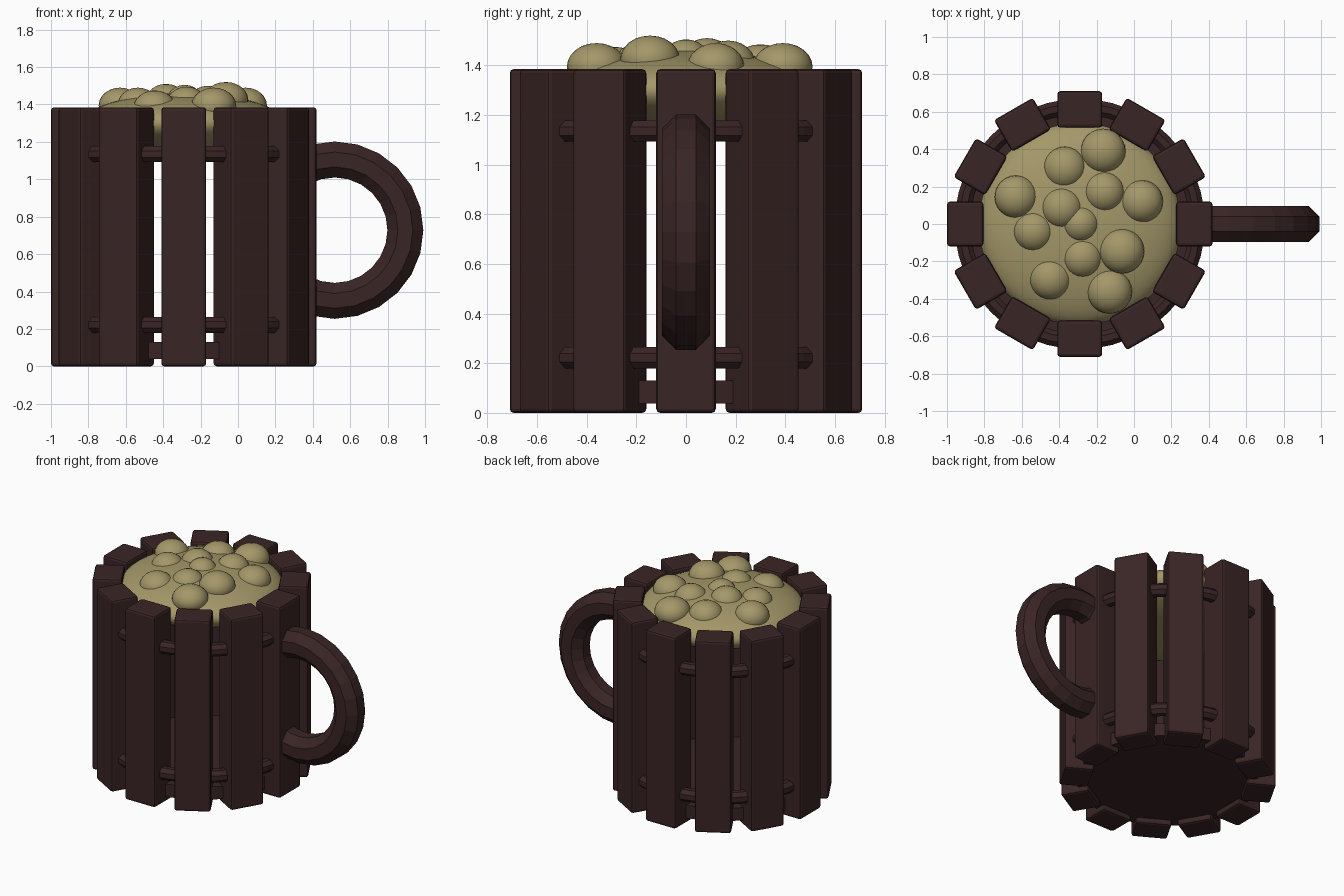
import bpy, bmesh, math
from mathutils import Matrix, Vector

if "Cube" in bpy.data.objects:
    bpy.data.objects.remove(bpy.data.objects["Cube"])

CX = -0.29  # mug axis


def material(name, rgb):
    m = bpy.data.materials.new(name)
    m.diffuse_color = (*rgb, 1)
    m.use_nodes = True
    m.node_tree.nodes["Principled BSDF"].inputs["Base Color"].default_value = m.diffuse_color
    return m


WOOD = material("dark wood", (0.042, 0.018, 0.018))
FOAM = material("cream foam", (0.37, 0.31, 0.14))


def finish(name, bm, mat, smooth=False):
    bmesh.ops.recalc_face_normals(bm, faces=bm.faces)
    me = bpy.data.meshes.new(name)
    bm.to_mesh(me)
    bm.free()
    me.materials.append(mat)
    for p in me.polygons:
        p.use_smooth = smooth
    ob = bpy.data.objects.new(name, me)
    bpy.context.collection.objects.link(ob)
    return ob


def octagon_tube(name, centre, u, v, major, minor, start, end, steps):
    """Octagonal tube swept along an arc in the plane of u and v."""
    bm = bmesh.new()
    w = u.cross(v)
    closed = abs(end - start) >= 2 * math.pi - 1e-6
    rings = []
    for i in range(steps if closed else steps + 1):
        a = start + (end - start) * i / steps
        out = u * math.cos(a) + v * math.sin(a)
        ring = []
        for k in range(8):
            t = math.radians(22.5 + 45 * k)
            ring.append(bm.verts.new(centre + out * (major + minor * math.cos(t)) + w * minor * math.sin(t)))
        rings.append(ring)
    for i in range(steps):
        a, b = rings[i], rings[(i + 1) % len(rings)]
        for k in range(8):
            n = (k + 1) % 8
            bm.faces.new((a[k], a[n], b[n], b[k]))
    if not closed:
        bm.faces.new(rings[0])
        bm.faces.new(rings[-1])
    return finish(name, bm, WOOD)


X, Y, Z = Vector((1, 0, 0)), Vector((0, 1, 0)), Vector((0, 0, 1))

# Twelve upright staves with softened edges
for i in range(12):
    bm = bmesh.new()
    bmesh.ops.create_cube(bm, size=1, matrix=Matrix.Translation((0.6125, 0, 0.6925)) @ Matrix.Diagonal((0.195, 0.24, 1.385, 1)))
    bmesh.ops.bevel(bm, geom=bm.edges[:], offset=0.016, segments=2, profile=0.5, affect='EDGES')
    bm.transform(Matrix.Translation((CX, 0, 0)) @ Matrix.Rotation(math.radians(30 * i), 4, 'Z'))
    finish(f"stave_{i + 1}", bm, WOOD)

# Hoops running through the staves
for name, z in (("lower_hoop", 0.222), ("upper_hoop", 1.135)):
    octagon_tube(name, Vector((CX, 0, z)), X, Y, 0.627, 0.046, 0, 2 * math.pi, 48)

# Base disc
bm = bmesh.new()
bmesh.ops.create_cone(bm, cap_ends=True, segments=32, radius1=0.6, radius2=0.6, depth=0.092,
                      matrix=Matrix.Translation((CX, 0, 0.084)))
finish("base", bm, WOOD)

# Handle, its ends buried in the stave
octagon_tube("handle", Vector((0.517, 0, 0.728)), X, Z, 0.378, 0.104,
             math.radians(-120), math.radians(120), 16)


def blob(name, centre, radius, height, seg):
    bm = bmesh.new()
    bmesh.ops.create_uvsphere(bm, u_segments=seg, v_segments=seg // 2, radius=1,
                              matrix=Matrix.Translation(centre) @ Matrix.Diagonal((radius, radius, height, 1)))
    finish(name, bm, FOAM, True)


# Foam dome
blob("foam", (CX, 0, 1.3), 0.54, 0.16, 48)

# Bubbles: x, y, radius, top height
bubbles = [
    (-0.63, 0.145, 0.115, 1.49), (-0.37, 0.30, 0.115, 1.485), (-0.165, 0.39, 0.12, 1.49),
    (-0.16, 0.17, 0.11, 1.50), (0.04, 0.12, 0.115, 1.49), (-0.385, 0.085, 0.11, 1.51),
    (-0.285, 0.0, 0.10, 1.505), (-0.535, -0.04, 0.11, 1.49), (-0.275, -0.18, 0.11, 1.495),
    (-0.065, -0.145, 0.12, 1.52), (-0.445, -0.29, 0.115, 1.475), (-0.13, -0.36, 0.12, 1.49),
]
for i, (x, y, r, top) in enumerate(bubbles):
    blob(f"bubble_{i + 1}", (x, y, top - 0.095), r, 0.095, 24)
